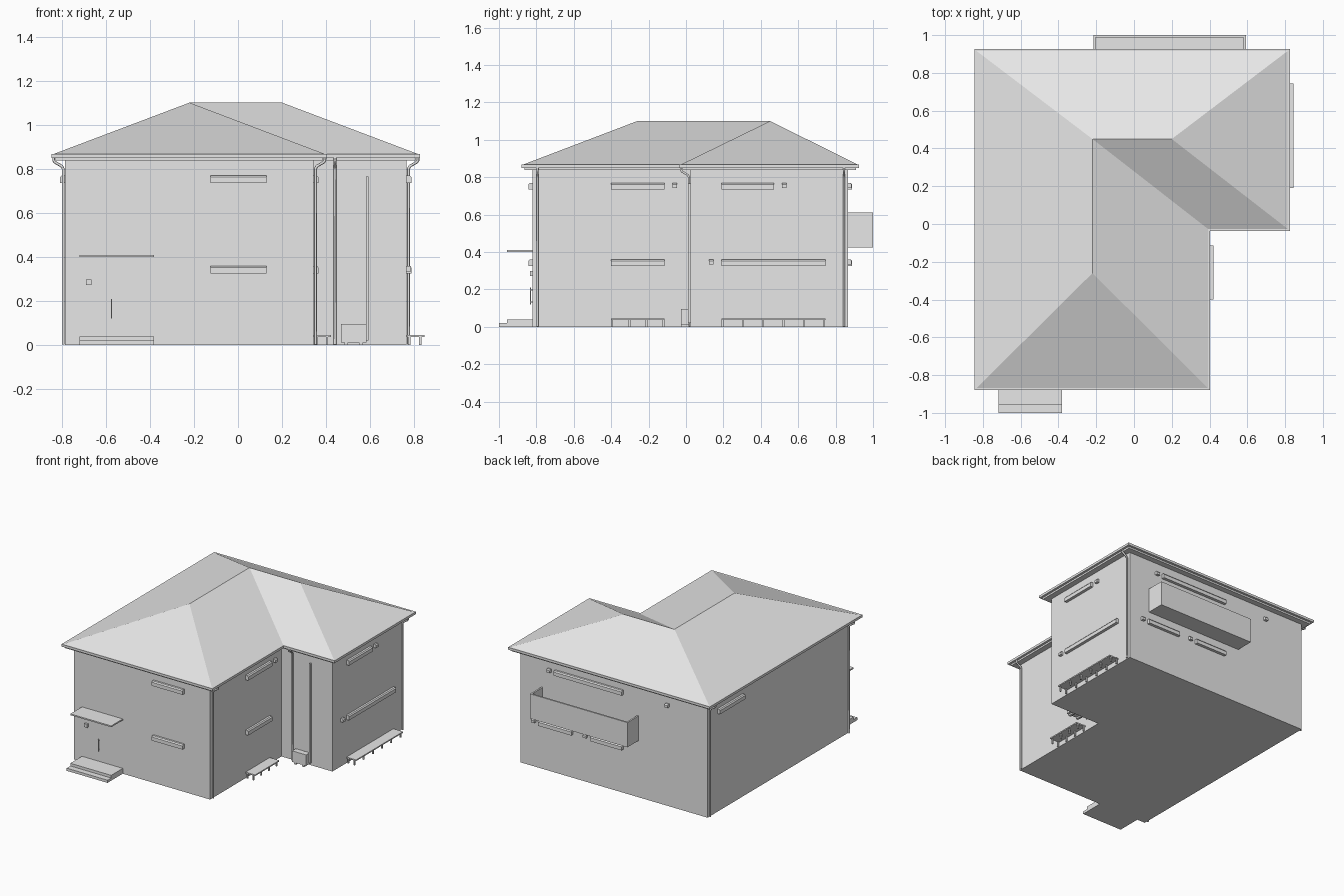
import bpy, bmesh, math
from mathutils import Vector

if "Cube" in bpy.data.objects:
    bpy.data.objects.remove(bpy.data.objects["Cube"])

grey = bpy.data.materials.new("plain_grey")
grey.diffuse_color = (0.8, 0.8, 0.8, 1)
grey.use_nodes = True
grey.node_tree.nodes["Principled BSDF"].inputs["Base Color"].default_value = grey.diffuse_color


def finish(name, bm):
    bmesh.ops.recalc_face_normals(bm, faces=bm.faces)
    me = bpy.data.meshes.new(name)
    bm.to_mesh(me)
    bm.free()
    me.materials.append(grey)
    ob = bpy.data.objects.new(name, me)
    bpy.context.collection.objects.link(ob)
    return ob


def add_box(bm, x0, x1, y0, y1, z0, z1):
    r = bmesh.ops.create_cube(bm, size=1)
    for v in r["verts"]:
        v.co = ((x0 + x1) / 2 + v.co.x * (x1 - x0),
                (y0 + y1) / 2 + v.co.y * (y1 - y0),
                (z0 + z1) / 2 + v.co.z * (z1 - z0))


def boxes(name, *dims):
    bm = bmesh.new()
    for d in dims:
        add_box(bm, *d)
    return finish(name, bm)


# L-shaped footprint: wall position and outward signs of every corner
WALL = [(-.785, -.82, -1, -1), (.343, -.82, 1, -1), (.343, .024, 1, -1),
        (.765, .024, 1, -1), (.765, .866, 1, 1), (-.785, .866, -1, 1)]


def outline(off, z):
    return [(x + sx * off, y + sy * off, z) for x, y, sx, sy in WALL]


def l_slab(name, off, z0, z1):
    bm = bmesh.new()
    lo = [bm.verts.new(p) for p in outline(off, z0)]
    hi = [bm.verts.new(p) for p in outline(off, z1)]
    bm.faces.new(lo)
    bm.faces.new(hi)
    for i in range(6):
        j = (i + 1) % 6
        bm.faces.new((lo[i], lo[j], hi[j], hi[i]))
    return finish(name, bm)


l_slab("walls", 0, 0, .84)
l_slab("soffit", .043, .837, .852)
l_slab("gutter", .06, .85, .868)

# Hipped roof with one valley
bm = bmesh.new()
e = [bm.verts.new(p) for p in outline(.054, .866)]
a, b, c = [bm.verts.new(p) for p in ((-.22, -.26, 1.1), (-.22, .45, 1.1), (.2, .45, 1.1))]
for f in ((e[0], e[1], a), (e[1], e[2], b, a), (e[2], e[3], c, b),
          (e[3], e[4], c), (e[4], e[5], b, c), (e[5], e[0], a, b), e):
    bm.faces.new(f)
finish("roof", bm)

# Walls by name: plane position, axis along the wall, outward direction
SIDES = {"front": (Vector((0, -.82, 0)), Vector((1, 0, 0)), Vector((0, -1, 0))),
         "back": (Vector((0, .866, 0)), Vector((1, 0, 0)), Vector((0, 1, 0))),
         "left": (Vector((-.785, 0, 0)), Vector((0, 1, 0)), Vector((-1, 0, 0))),
         "right": (Vector((.765, 0, 0)), Vector((0, 1, 0)), Vector((1, 0, 0))),
         "wing": (Vector((.343, 0, 0)), Vector((0, 1, 0)), Vector((1, 0, 0))),
         "inner": (Vector((0, .024, 0)), Vector((1, 0, 0)), Vector((0, -1, 0)))}


def wall_profile(name, side, s0, s1, pts):
    """Extrude an (outward, height) profile along a wall."""
    o, along, out = SIDES[side]
    bm = bmesh.new()
    rings = [[bm.verts.new(o + along * s + out * d + Vector((0, 0, z))) for d, z in pts]
             for s in (s0, s1)]
    bm.faces.new(rings[0])
    bm.faces.new(rings[1])
    n = len(pts)
    for i in range(n):
        j = (i + 1) % n
        bm.faces.new((rings[0][i], rings[0][j], rings[1][j], rings[1][i]))
    return finish(name, bm)


# Shutter boxes over the windows
HI, LO = .735, .325
for side, s0, s1, z in (("front", -.125, .13, HI), ("front", -.125, .13, LO),
                        ("wing", -.4, -.115, HI), ("wing", -.4, -.115, LO),
                        ("right", .19, .47, HI), ("right", .19, .745, LO),
                        ("back", -.088, .475, HI), ("back", -.088, .175, LO),
                        ("back", .328, .605, LO), ("left", .45, .75, HI)):
    wall_profile(side + "_shutter_box", side, s0, s1,
                 [(-.005, z), (.022, z), (.022, z + .027), (.015, z + .035), (-.005, z + .035)])

# Small hooded wall vents
for side, s, z in (("wing", -.06, .742), ("right", .525, .742), ("right", .135, .334),
                   ("back", .522, .742), ("back", -.455, .742),
                   ("back", .65, .334), ("back", .222, .334)):
    wall_profile(side + "_vent", side, s - .013, s + .013,
                 [(-.005, z), (.02, z), (.02, z + .018), (.012, z + .026), (-.005, z + .026)])

# Downpipes with an elbow up to the gutter
for side, s in (("left", -.795), ("left", .845), ("wing", -.795),
                ("right", .845), ("inner", .44)):
    o, along, out = SIDES[side]
    cu = bpy.data.curves.new(side + "_downpipe", "CURVE")
    cu.dimensions = "3D"
    cu.bevel_depth = .0065
    cu.bevel_resolution = 1
    cu.use_fill_caps = True
    sp = cu.splines.new("POLY")
    path = ((.008, .002), (.008, .8), (.015, .812), (.046, .83), (.051, .838), (.051, .853))
    sp.points.add(len(path) - 1)
    for p, (d, z) in zip(sp.points, path):
        p.co = (*(o + along * s + out * d + Vector((0, 0, z))), 1)
    cu.materials.append(grey)
    bpy.context.collection.objects.link(bpy.data.objects.new(side + "_downpipe", cu))

# Entrance: steps, canopy, door handle, letter box
boxes("entrance_steps", (-.718, -.38, -1, -.81, 0, .02), (-.718, -.38, -.957, -.81, .02, .04))
boxes("entrance_canopy", (-.718, -.38, -.957, -.81, .4, .41))
boxes("door_handle", (-.577, -.572, -.834, -.829, .12, .21),
      (-.577, -.572, -.834, -.815, .13, .135), (-.577, -.572, -.834, -.815, .195, .2))
boxes("intercom", (-.69, -.665, -.834, -.815, .272, .298))


# Timber garden platforms on short legs
def platform(name, x0, x1, y0, y1, legs):
    parts = [(x0, x1, y0, y1, .036, .045)]
    for i in range(legs):
        y = y0 + .006 + (y1 - y0 - .012) * i / (legs - 1)
        for x in (x0 + .012, x1 - .018):
            parts.append((x - .005, x + .005, y - .005, y + .005, 0, .037))
    boxes(name, *parts)


platform("wing_platform", .343, .422, -.4, -.115, 4)
platform("right_platform", .765, .845, .19, .745, 6)

# Back balcony: floor and three parapets
boxes("balcony", (-.215, .592, .86, 1, .425, .44), (-.215, .592, .988, 1, .44, .61),
      (-.215, -.203, .86, .988, .44, .61), (.58, .592, .86, .988, .44, .61))

# Heat pump and its duct in the inner corner
boxes("heat_pump", (.468, .582, -.027, .016, .012, .095),
      (.483, .5, -.027, .016, 0, .012), (.55, .567, -.027, .016, 0, .012))
boxes("pump_duct", (.581, .593, .01, .03, .02, .765))
